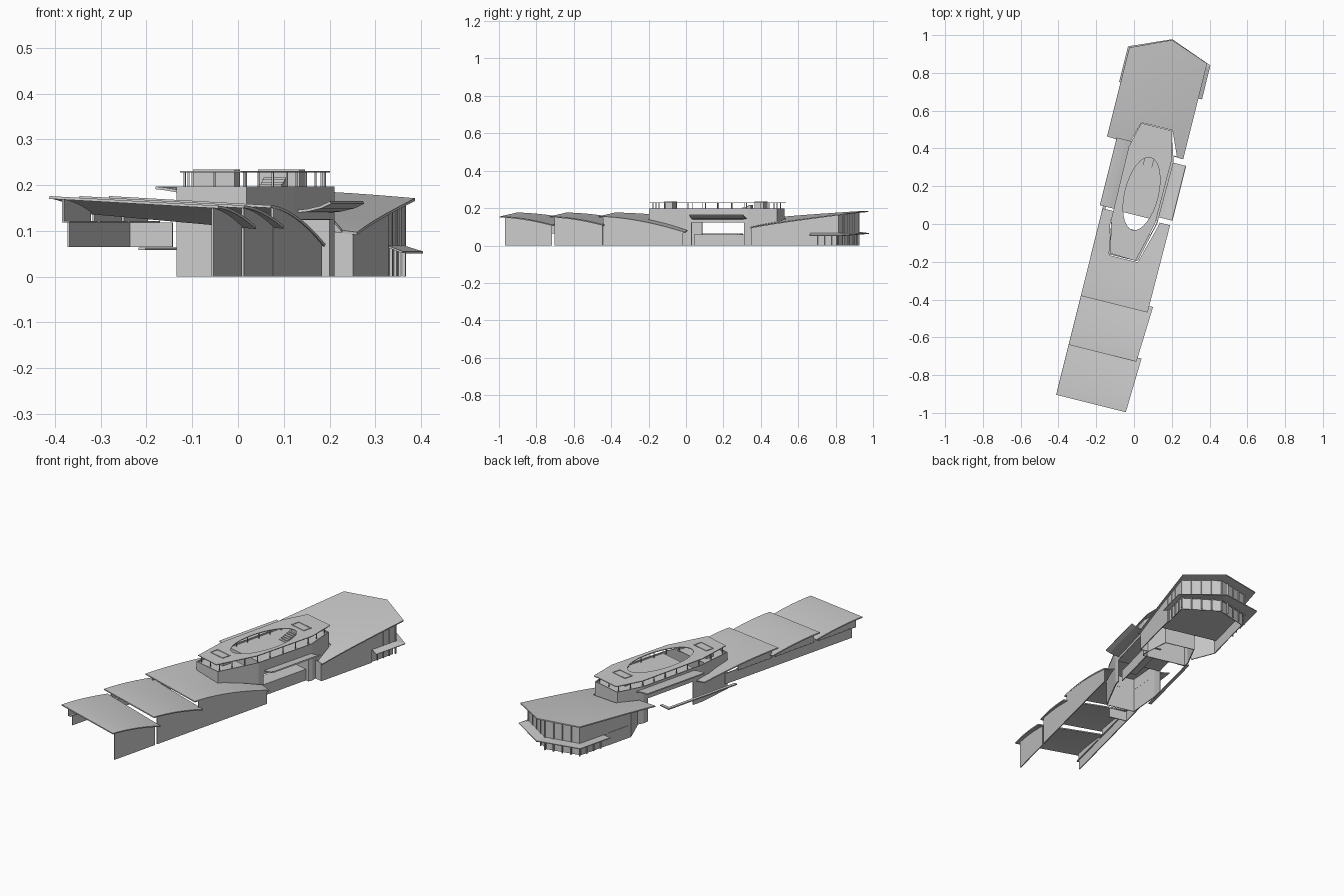
import bpy, math
from mathutils import Vector

if "Cube" in bpy.data.objects:
    bpy.data.objects.remove(bpy.data.objects["Cube"])

ROT = -math.radians(14)      # the long axis is turned in plan


def add(name, verts, faces, thick=0.0, offset=0.0):
    me = bpy.data.meshes.new(name)
    me.from_pydata(verts, [], faces)
    me.update()
    ob = bpy.data.objects.new(name, me)
    ob.rotation_euler.z = ROT
    bpy.context.collection.objects.link(ob)
    if thick:
        m = ob.modifiers.new("thickness", 'SOLIDIFY')
        m.thickness, m.offset = thick, offset
    return ob


def prism(name, pts, z0, z1):
    # pts run counter-clockwise
    n = len(pts)
    v = [(u, w, z) for z in (z0, z1) for u, w in pts]
    f = [tuple(reversed(range(n))), tuple(range(n, 2 * n))]
    f += [(i, (i + 1) % n, n + (i + 1) % n, n + i) for i in range(n)]
    return add(name, v, f)


def box(name, u0, u1, v0, v1, z0, z1):
    return prism(name, [(u0, v0), (u1, v0), (u1, v1), (u0, v1)], z0, z1)


def wall(name, path, z0, top, thick=.005, closed=False, steps=6):
    # vertical sheet along a plan path, its top following a function or level
    pts = path + path[:1] if closed else path
    line = [Vector(pts[0])]
    for a, b in zip(pts, pts[1:]):
        line += [Vector(a).lerp(Vector(b), i / steps) for i in range(1, steps + 1)]
    v = []
    for p in line:
        v += [(p.x, p.y, z0), (p.x, p.y, top(p.x, p.y) if callable(top) else top)]
    f = [(2 * i, 2 * i + 2, 2 * i + 3, 2 * i + 1) for i in range(len(line) - 1)]
    return add(name, v, f, thick)


def cut(ob, cutter):
    m = ob.modifiers.new("opening", 'BOOLEAN')
    m.operation, m.solver, m.object = 'DIFFERENCE', 'EXACT', cutter
    cutter.hide_render = True
    cutter.display_type = 'WIRE'


def smooth(ob):
    # apply thickness and openings first so the rims stay sharp
    bpy.context.view_layer.update()
    bpy.ops.object.select_all(action='DESELECT')
    ob.select_set(True)
    bpy.context.view_layer.objects.active = ob
    bpy.ops.object.convert(target='MESH')
    bpy.ops.object.shade_smooth_by_angle(angle=math.radians(30))


def grid_faces(n, m):
    return [(a, a + 1, a + m + 2, a + m + 1)
            for i in range(n) for a in range(i * (m + 1), i * (m + 1) + m)]


def arch(v0, v1, left, right):
    # roof height: falls along its length, more steeply on the right side
    def z(u, v):
        s = min(max((v - v0) / (v1 - v0), 0), 1) ** 1.7
        t = (u + .18) / .38
        return (.176 - left * s) * (1 - t) + (.155 - right * s) * t
    return z


# three stepped, curved wing roofs with their right walls and left rooms
wings = [(-.977, -.682, .199, .211, .032, .044), (-.704, -.402, .189, .204, .032, .044),
         (-.437, .04, .183, .187, .04, .086)]
for k, (v0, v1, r0, r1, dl, dr) in enumerate(wings):
    zf = arch(v0, v1, dl, dr)
    n, m = 14, 4
    verts = []
    for i in range(n + 1):
        v = v0 + (v1 - v0) * i / n
        for j in range(m + 1):
            u = -.181 + (r0 + (r1 - r0) * i / n + .181) * j / m
            verts.append((u, v, zf(u, v)))
    roof = add(f"wing_roof_{k + 1}", verts, grid_faces(n, m), .006, -1)
    if k == 2:
        cut(roof, prism("roof_cutter_front", [(-.085, -.192), (.068, -.192), (.13, .03),
                        (.13, .1), (-.125, .1), (-.122, -.04)], -.1, .4))
    smooth(roof)
    under = lambda u, v, zf=zf: zf(u, v) - .005
    wall(f"wing_right_wall_{k + 1}", [(.18, v0 + .025), (.18, v1 - .012)], 0, under, steps=12)
    e = min(v1 - .035, -.2)
    wall(f"wing_upper_left_wall_{k + 1}", [(-.155, v0 + .02), (-.155, e)], .12, under)
    wall(f"wing_lower_left_wall_{k + 1}", [(-.148, v0 + .04), (-.148, min(v1 + .05, e + .08))],
         .065, .122)
    box(f"wing_left_ledge_{k + 1}", -.158, -.14, v0 + .02, e, .118, .122)
wall("wing_front_wall", [(-.148, -.39), (-.05, -.39)], .065, .118)

# central tower: wall ring, decks, open feet and low bridge
T = [(-.09, -.185), (.064, -.185), (.116, .03), (.122, .37), (.073, .518),
     (-.088, .518), (-.121, .38), (-.12, .0)]
wall("tower_upper_wall", T, .125, .197, closed=True, steps=1)
wall("tower_front_foot", [(.116, .06), T[2], T[1], T[0], T[7], (-.12, .06)], 0, .126, steps=1)
prism("tower_front_deck", [T[0], T[1], (.1, -.03), (-.112, -.03)], .187, .19)
prism("tower_rear_deck", [(-.118, .05), (.114, .05)] + T[3:7], .187, .19)
prism("tower_rear_soffit", [(-.118, .05), (.114, .05)] + T[3:7], .124, .127)
wall("tower_bridge_front", [(-.118, .05), (.114, .05)], .125, .19, steps=1)
wall("tower_rear_foot", [(-.118, .35), (.118, .35)] + T[3:7], 0, .126, closed=True, steps=1)
wall("bridge_side", [(.1, .07), (.1, .36)], 0, .06, steps=1)
box("bridge_deck", .02, .1, .07, .36, .056, .06)

# roof terrace: canopy with oval opening and two small roof lights
canopy = prism("terrace_canopy", [(-.085, -.182), (.055, -.187), (.108, .03), (.112, .38),
               (.075, .528), (-.092, .528), (-.126, .39), (-.123, .0)], .227, .231)
oval = [(.0 + .088 * math.cos(a), .165 + .198 * math.sin(a))
        for a in [i * math.tau / 32 for i in range(32)]]
cut(canopy, prism("canopy_oval_cutter", oval, .2, .26))
for p, q in zip(T, T[1:] + T[:1]):
    n = max(1, round((Vector(q) - Vector(p)).length / .08))
    for i in range(n):
        c = Vector(p).lerp(Vector(q), i / n)
        u, v = c.x * .87, .17 + (c.y - .17) * .95
        box("terrace_column", u - .002, u + .002, v - .002, v + .002, .189, .228)
for name, v in (("front", -.115), ("rear", .39)):
    u = -.07 if v < 0 else -.05
    wall(name + "_cabin", [(u, v), (u + .09, v), (u + .09, v + .045), (u, v + .045)],
         .19, .234, closed=True, steps=1)
for i in range(6):
    box("terrace_stair", -.03, .02, .29 + i * .012, .302 + i * .012, .19, .192 + i * .005)


# side canopies beside the tower
def side(name, us, v0, v1, zs):
    v = [(u, w, z) for u, z in zip(us, zs) for w in (v0, v1)]
    f = [(2 * i, 2 * i + 2, 2 * i + 3, 2 * i + 1) for i in range(len(us) - 1)]
    return add(name, v, f, .006)


side("left_side_canopy", (-.199, -.18, -.15, -.12), .053, .422, (.194, .192, .187, .18))
side("right_side_canopy", (.11, .14, .17, .192), .066, .365, (.142, .145, .152, .162))

# low walkway on the left
box("left_walkway", -.182, -.166, -.17, .27, .058, .064)
box("left_walkway_link", -.182, -.12, .255, .27, .058, .064)


# rear hall roof: rises to the back, lower on the right
def hall(u, v):
    s = min(max((v - .4) / .59, 0), 1) ** .85
    t = (u + .25) / .42
    return (.147 + .043 * s) * (1 - t) + (.097 + .083 * s) * t


n, m = 12, 8
verts = []
for i in range(n + 1):
    for j in range(m + 1):
        u = -.25 + .42 * j / m
        back = .90 + .094 * (u + .25) / .21 if j <= 4 else .994 - .076 * (u + .04) / .21
        v = .415 - .02 * j / m
        v += (back - v) * i / n
        verts.append((u, v, hall(u, v)))
roof = add("hall_roof", verts, grid_faces(n, m), .006, -1)
cut(roof, prism("roof_cutter_rear", [(-.126, .35), (.137, .35), (.135, .4), (.078, .53),
                (-.092, .53), (-.126, .41)], -.1, .4))
smooth(roof)

# hall walls, glazing, floor and mullions
lid = lambda u, v: hall(u, v) - .005
wall("hall_right_wall", [(.157, .40), (.157, .72)], 0, lid)
wall("hall_front_right_wall", [(.118, .40), (.157, .40)], 0, lid)
wall("hall_left_wall", [(-.121, .42), (-.2, .53), (-.2, .68)], 0, lid)
glass = [(.155, .72), (.155, .875), (-.04, .94), (-.205, .86), (-.205, .68)]
wall("hall_glazing", glass, .065, lid, .003)
wall("hall_lower_wall", [(u * .97, v - .01) for u, v in glass], 0, .066, .004)
prism("hall_floor", [(-.205, .55), (.155, .55)] + glass[1:4], .063, .067)
for a, b in zip(glass, glass[1:]):
    for i in range(4):
        c = Vector(a).lerp(Vector(b), i / 4) * 1.003
        box("hall_mullion", c.x - .003, c.x + .003, c.y - .003, c.y + .003, .0,
            hall(c.x, c.y) - .005)

# balcony around the hall, outer edge dropping slightly on the right
inner = [(.155, .727), (.155, .875), (-.04, .94), (-.205, .86), (-.205, .71)]
outer = [(.189, .727), (.189, .912), (-.04, .998), (-.258, .905), (-.258, .71)]
verts = [(u, v, .066) for u, v in inner] + [(u, v, z) for (u, v), z in
                                            zip(outer, (.053, .053, .064, .07, .07))]
add("hall_balcony", verts, [(i, i + 5, i + 6, i + 1) for i in range(4)], .004)
